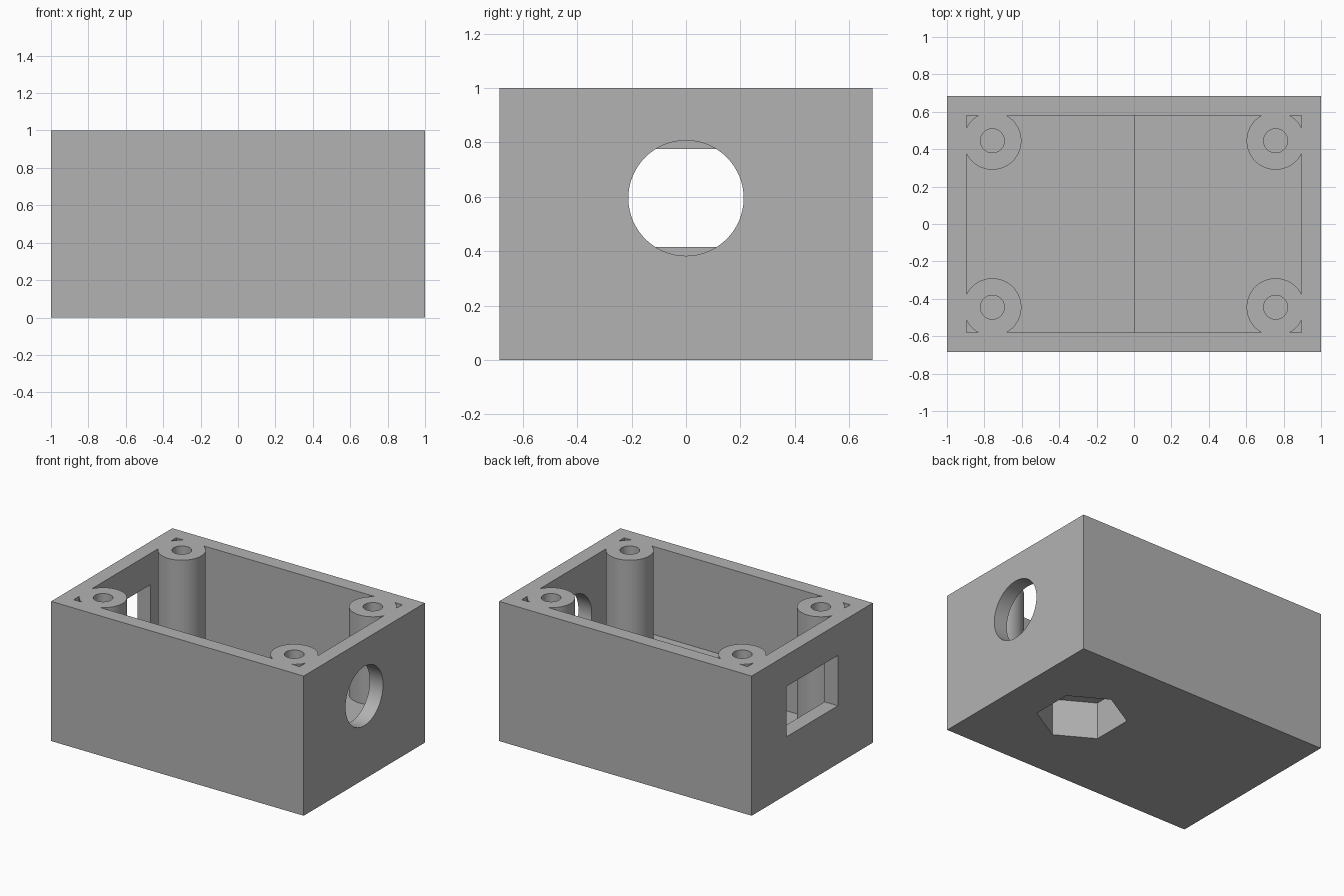
import bpy
import bmesh
from math import pi, radians
from mathutils import Matrix, Vector

if "Cube" in bpy.data.objects:
    bpy.data.objects.remove(bpy.data.objects["Cube"], do_unlink=True)

HALF_X, HALF_Y, HEIGHT = 1.0, 0.685, 1.0
WALL = 0.105
FLOOR, RAISED_FLOOR = 0.105, 0.37
POST_X, POST_Y, POST_R, PILOT_R = 0.757, 0.445, 0.155, 0.064
OVER = 0.1  # how far cutters reach past the surfaces they cut


def new_object(name, bm):
    mesh = bpy.data.meshes.new(name)
    bm.to_mesh(mesh)
    bm.free()
    obj = bpy.data.objects.new(name, mesh)
    bpy.context.collection.objects.link(obj)
    return obj


def box(name, low, high):
    low, high = Vector(low), Vector(high)
    bm = bmesh.new()
    matrix = Matrix.Translation((low + high) / 2) @ Matrix.Diagonal((*(high - low), 1))
    bmesh.ops.create_cube(bm, size=1, matrix=matrix)
    return new_object(name, bm)


def cylinder(name, centre, radius, depth, sides=64, turn=None):
    bm = bmesh.new()
    matrix = Matrix.Translation(centre) @ (turn or Matrix())
    bmesh.ops.create_cone(bm, cap_ends=True, segments=sides, radius1=radius,
                          radius2=radius, depth=depth, matrix=matrix)
    return new_object(name, bm)


def upright(name, x, y, bottom, top, radius, sides=64, turn=None):
    return cylinder(name, (x, y, (bottom + top) / 2), radius, top - bottom, sides, turn)


def subtract(target, cutter):
    cutter.hide_render = True
    mod = target.modifiers.new("cut", 'BOOLEAN')
    mod.operation = 'DIFFERENCE'
    mod.solver = 'EXACT'
    mod.object = cutter
    bpy.context.view_layer.objects.active = target
    bpy.ops.object.modifier_apply(modifier=mod.name)
    bpy.data.objects.remove(cutter, do_unlink=True)


corners = [(sx, sy) for sx in (-1, 1) for sy in (-1, 1)]
inner_x, inner_y = HALF_X - WALL, HALF_Y - WALL
top = HEIGHT + OVER

# Hollow space, leaving the raised half floor and four corner posts standing
cavity = box("cavity", (-inner_x, -inner_y, FLOOR), (inner_x, inner_y, top))
subtract(cavity, box("raised_floor", (0, -1, -OVER), (HALF_X + OVER, 1, RAISED_FLOOR)))
for sx, sy in corners:
    subtract(cavity, upright("post", sx * POST_X, sy * POST_Y, -OVER, top + OVER, POST_R))

# Case body
case = box("enclosure_body", (-HALF_X, -HALF_Y, 0), (HALF_X, HALF_Y, HEIGHT))
subtract(case, cavity)

# Screw holes down the posts
for sx, sy in corners:
    bottom = RAISED_FLOOR if sx > 0 else FLOOR
    subtract(case, upright("screw_hole", sx * POST_X, sy * POST_Y, bottom, top, PILOT_R))

# Round opening in the left wall and rectangular opening in the right wall
subtract(case, cylinder("round_opening", (HALF_X, 0, 0.595), 0.212, 0.3,
                        turn=Matrix.Rotation(pi / 2, 4, 'Y')))
subtract(case, box("square_opening", (-HALF_X - OVER, -0.29, 0.415), (-0.85, 0.29, 0.775)))

# Hexagonal nut pocket under the raised floor, with points along y
pocket = upright("nut_pocket", 0.44, 0, -OVER, RAISED_FLOOR - WALL, 0.295, 6)
points_x = max(v.co.x for v in pocket.data.vertices) - 0.44 > 0.28
if points_x:
    bpy.data.objects.remove(pocket, do_unlink=True)
    pocket = upright("nut_pocket", 0.44, 0, -OVER, RAISED_FLOOR - WALL, 0.295, 6,
                     Matrix.Rotation(pi / 6, 4, 'Z'))
subtract(case, pocket)

# Single grey plastic
grey = bpy.data.materials.new("grey_plastic")
grey.use_nodes = True
colour = (0.448, 0.448, 0.448, 1)
grey.diffuse_color = colour
grey.node_tree.nodes["Principled BSDF"].inputs["Base Color"].default_value = colour
case.data.materials.clear()
case.data.materials.append(grey)

# Round walls smooth, edges sharp
bpy.ops.object.select_all(action='DESELECT')
case.select_set(True)
bpy.context.view_layer.objects.active = case
bpy.ops.object.shade_smooth_by_angle(angle=radians(30))
